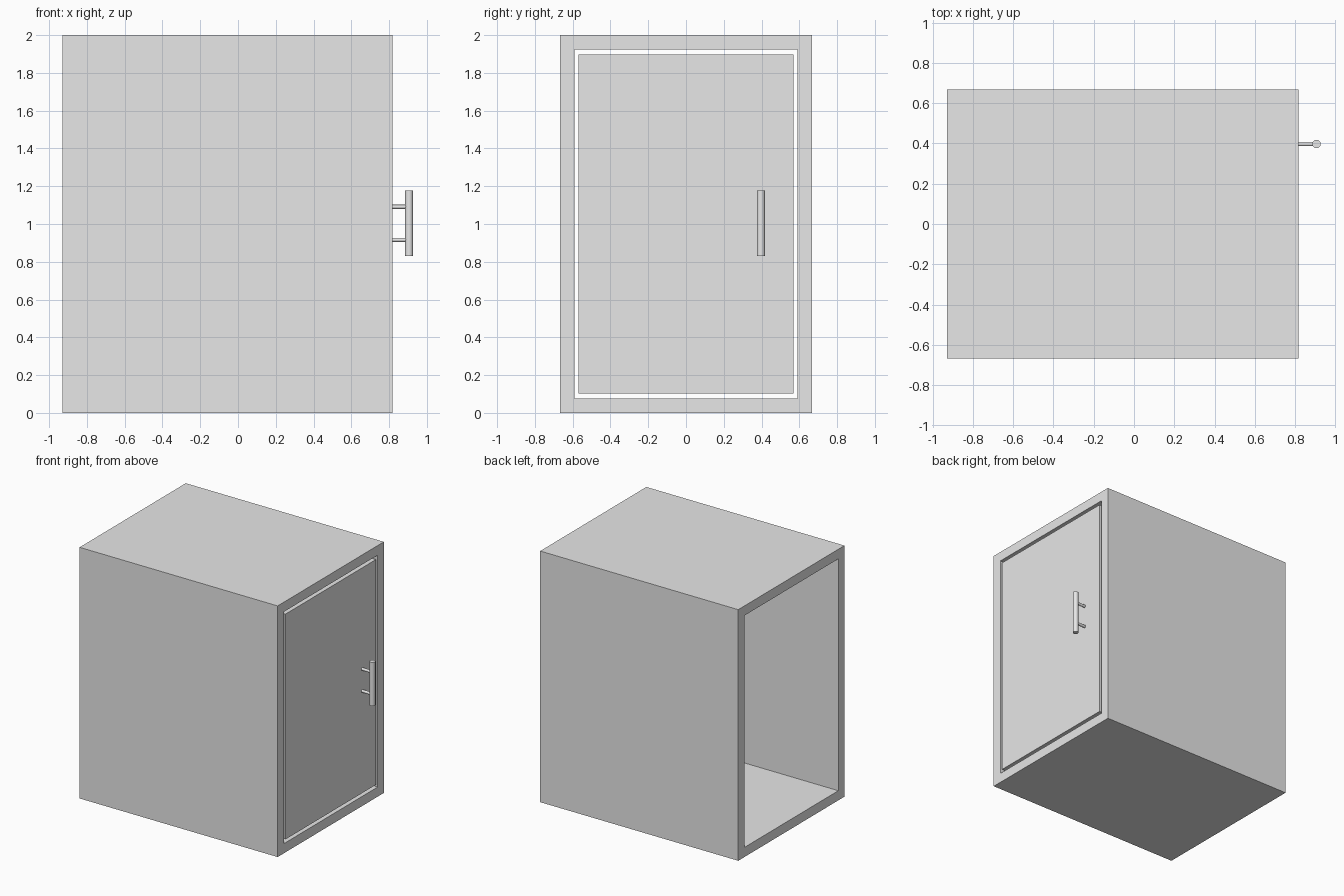
import bpy
import bmesh
from mathutils import Matrix, Vector

default_cube = bpy.data.objects.get("Cube")
if default_cube:
    bpy.data.objects.remove(default_cube, do_unlink=True)

# Single plain grey
GREY = (0.8, 0.8, 0.8, 1.0)
grey = bpy.data.materials.new("light_grey")
grey.use_nodes = True
grey.diffuse_color = GREY
grey.node_tree.nodes["Principled BSDF"].inputs["Base Color"].default_value = GREY

BACK, FACE = -0.928, 0.817      # x extent of the cabinet
HALF_Y, HEIGHT, WALL = 0.668, 2.0, 0.077
GAP_Y, GAP_Z = 0.021, 0.026     # clearance around the door
HANDLE_Y, HANDLE_X = 0.397, 0.906


def finish(name, bm):
    mesh = bpy.data.meshes.new(name)
    bm.to_mesh(mesh)
    bm.free()
    mesh.materials.append(grey)
    obj = bpy.data.objects.new(name, mesh)
    bpy.context.collection.objects.link(obj)
    return obj


def box(low, high):
    low, high = Vector(low), Vector(high)
    bm = bmesh.new()
    place = Matrix.Translation((low + high) / 2) @ Matrix.Diagonal((*(high - low), 1))
    bmesh.ops.create_cube(bm, size=1, matrix=place)
    return bm


def rod(name, start, end, radius):
    start, end = Vector(start), Vector(end)
    axis = end - start
    turn = Vector((0, 0, 1)).rotation_difference(axis).to_matrix().to_4x4()
    bm = bmesh.new()
    bmesh.ops.create_cone(bm, cap_ends=True, segments=32, radius1=radius,
                          radius2=radius, depth=axis.length,
                          matrix=Matrix.Translation((start + end) / 2) @ turn)
    # Smooth sides, flat caps
    for face in bm.faces:
        face.smooth = len(face.verts) == 4
    for edge in bm.edges:
        edge.smooth = all(face.smooth for face in edge.link_faces)
    return finish(name, bm)


# Cabinet shell: a tube open at both x ends, thickened inwards
bm = box((BACK, -HALF_Y, 0), (FACE, HALF_Y, HEIGHT))
bm.normal_update()
ends = [f for f in bm.faces if abs(f.normal.x) > 0.5]
bmesh.ops.delete(bm, geom=ends, context='FACES')
shell = finish("cabinet_shell", bm)
walls = shell.modifiers.new("walls", 'SOLIDIFY')
walls.thickness = WALL
walls.offset = -1
walls.use_even_offset = True

# Door set flush in the opening with a clear gap all round
door_y = HALF_Y - WALL - GAP_Y
door_z = WALL + GAP_Z
finish("door", box((FACE - WALL, -door_y, door_z), (FACE, door_y, HEIGHT - door_z)))

# Bar handle on two standoffs
rod("handle_bar", (HANDLE_X, HANDLE_Y, 0.83), (HANDLE_X, HANDLE_Y, 1.177), 0.021)
for name, z in (("lower_handle_post", 0.916), ("upper_handle_post", 1.091)):
    rod(name, (FACE - 0.01, HANDLE_Y, z), (HANDLE_X, HANDLE_Y, z), 0.011)
